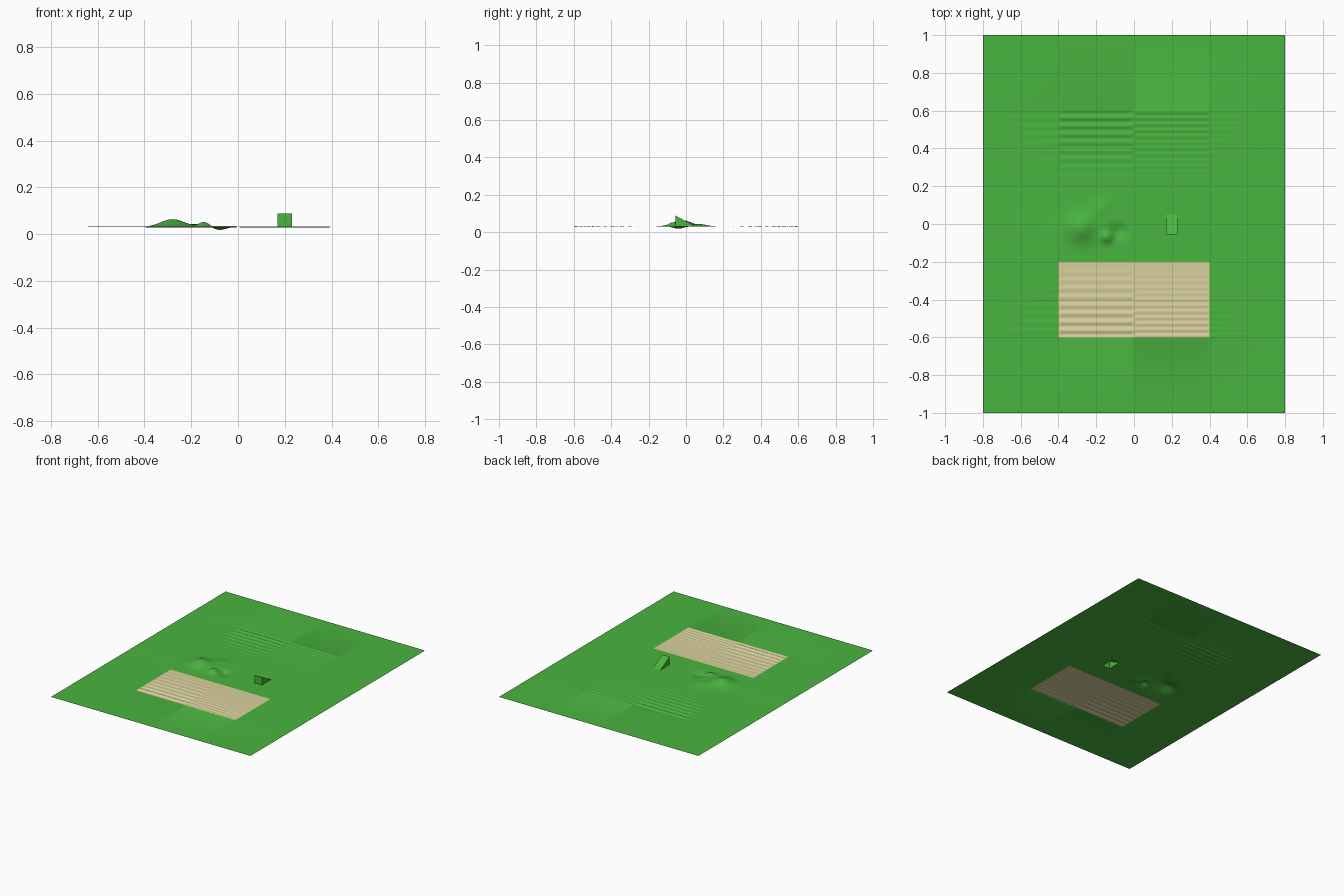
import bpy, bmesh, math

cube = bpy.data.objects.get("Cube")
if cube:
    bpy.data.objects.remove(cube, do_unlink=True)

BASE = 0.031
RAMP = (0.17, 0.23, -0.055, 0.05)  # x min, x max, y min, y max
RAMP_TOP = 0.088


def material(name, color):
    m = bpy.data.materials.new(name)
    m.use_nodes = True
    m.diffuse_color = (*color, 1)
    bsdf = m.node_tree.nodes["Principled BSDF"]
    bsdf.inputs["Base Color"].default_value = (*color, 1)
    bsdf.inputs["Roughness"].default_value = 0.9
    return m


grass = material("grass green", (0.068, 0.46, 0.05))
sand = material("pale sand", (0.69, 0.63, 0.34))

# Mounds and hollow: centre x, centre y, radius, height
MOUNDS = [
    (-0.28, -0.02, 0.05, 0.033),
    (-0.145, -0.07, 0.022, 0.021),
    (-0.18, 0.075, 0.035, 0.011),
    (-0.15, 0.0, 0.03, 0.009),
    (-0.08, -0.04, 0.028, -0.013),
]


def height(x, y):
    z = BASE
    # Ripples in four beds, strongest at the outer edge, finer on the left side
    if 0.2 < abs(y) < 0.6 and 0.005 < abs(x) < 0.395:
        period, size = (0.044, 0.0035) if x < 0 else (0.032, 0.002)
        fade = (abs(y) - 0.2) / 0.4
        z += size * fade * math.sin(2 * math.pi * (abs(y) - 0.2) / period)
    # Mounds fade to level ground away from the play area
    if abs(y) < 0.16 and x < 0:
        for cx, cy, r, h in MOUNDS:
            z += h * math.exp(-((x - cx) ** 2 + (y - cy) ** 2) / (2 * r * r))
    return z


def make_object(name, bm, mats):
    me = bpy.data.meshes.new(name)
    bm.to_mesh(me)
    bm.free()
    for m in mats:
        me.materials.append(m)
    ob = bpy.data.objects.new(name, me)
    bpy.context.collection.objects.link(ob)
    return ob


# Ground sheet: fine in the middle, plain border around it
xs = [-0.8] + [i / 100 for i in range(-40, 41)] + [0.8]
ys = [-1] + [i / 200 for i in range(-120, 121)] + [1]
bm = bmesh.new()
grid = [[bm.verts.new((x, y, height(x, y))) for x in xs] for y in ys]
for j in range(len(ys) - 1):
    for i in range(len(xs) - 1):
        cx = (xs[i] + xs[i + 1]) / 2
        cy = (ys[j] + ys[j + 1]) / 2
        # Leave the ground open beneath the ramp
        if RAMP[0] < cx < RAMP[1] and RAMP[2] < cy < RAMP[3]:
            continue
        f = bm.faces.new((grid[j][i], grid[j][i + 1],
                          grid[j + 1][i + 1], grid[j + 1][i]))
        f.smooth = True
        # Sand bed in front
        f.material_index = int(abs(cx) < 0.4 and -0.6 < cy < -0.2)
make_object("ground", bm, [grass, sand])

# Ramp: upright front, sloping down to the back, open underneath
x0, x1, y0, y1 = RAMP
bm = bmesh.new()
left, right = [[bm.verts.new((x, y, z)) for y, z in
                ((y0, BASE), (y0, RAMP_TOP), (y1, BASE))] for x in (x0, x1)]
bm.faces.new(left)
bm.faces.new(right)
bm.faces.new((left[0], right[0], right[1], left[1]))
bm.faces.new((left[1], right[1], right[2], left[2]))
bmesh.ops.recalc_face_normals(bm, faces=bm.faces)
make_object("ramp", bm, [grass])
